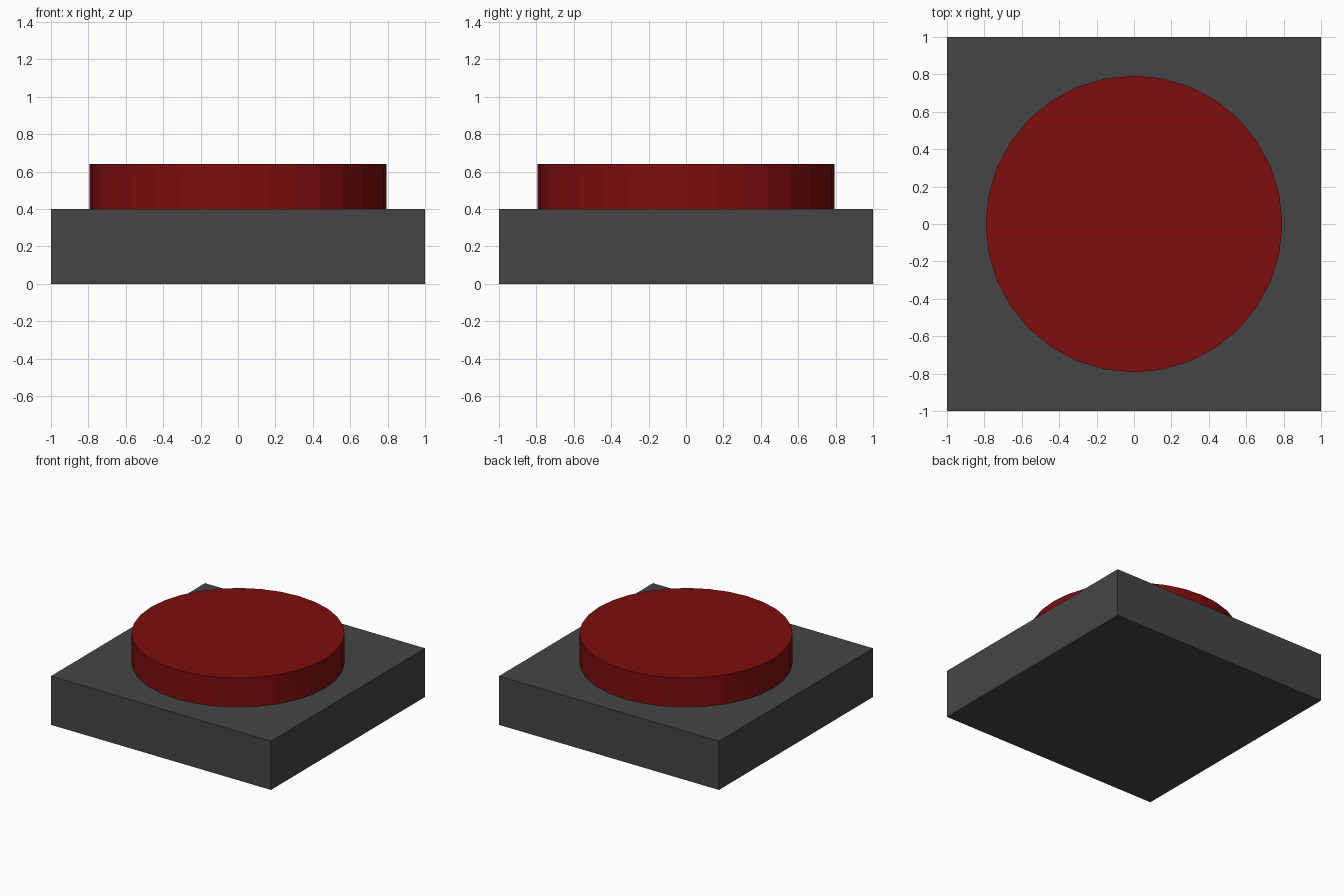
import bpy

if "Cube" in bpy.data.objects:
    bpy.data.objects.remove(bpy.data.objects["Cube"])


def paint(obj, name, color):
    mat = bpy.data.materials.new(name)
    mat.diffuse_color = color
    mat.use_nodes = True
    mat.node_tree.nodes["Principled BSDF"].inputs["Base Color"].default_value = mat.diffuse_color
    obj.data.materials.append(mat)


BASE_HEIGHT = 0.40
BUTTON_TOP = 0.64
BUTTON_RADIUS = 0.793

# Square housing
bpy.ops.mesh.primitive_cube_add(size=2, location=(0, 0, BASE_HEIGHT / 2))
base = bpy.context.object
base.name = "button_base"
base.scale.z = BASE_HEIGHT / 2
bpy.ops.object.transform_apply(location=False, rotation=False, scale=True)
paint(base, "dark_grey", (0.06, 0.06, 0.06, 1))

# Round push button, 32 flat sides
depth = BUTTON_TOP - BASE_HEIGHT
bpy.ops.mesh.primitive_cylinder_add(vertices=32, radius=BUTTON_RADIUS, depth=depth,
                                    location=(0, 0, BASE_HEIGHT + depth / 2))
button = bpy.context.object
button.name = "push_button"
paint(button, "red", (0.21, 0.004, 0.004, 1))
